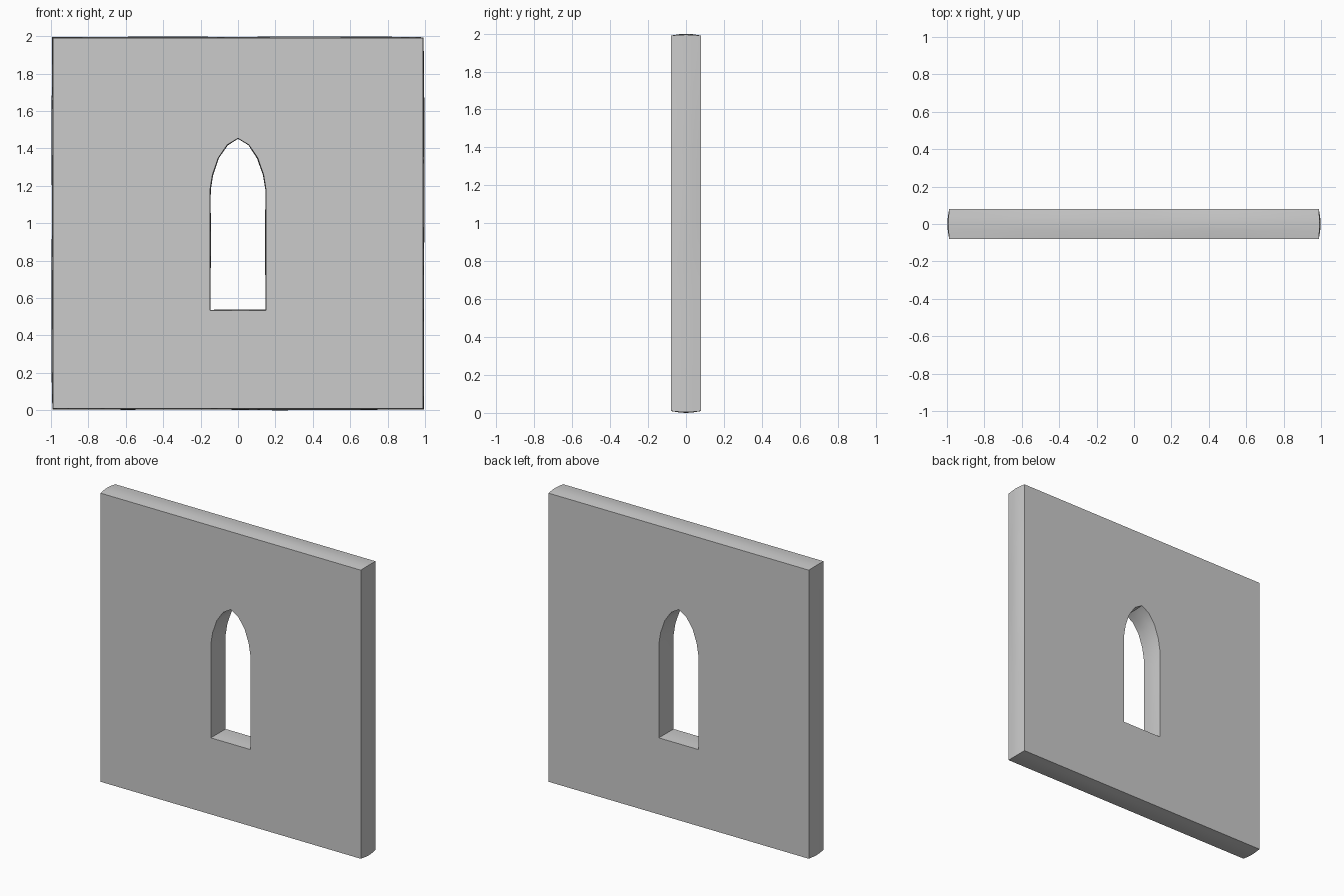
import bpy, bmesh, math, random
from mathutils import Vector

if "Cube" in bpy.data.objects:
    bpy.data.objects.remove(bpy.data.objects["Cube"])

random.seed(4)
# depth layers: (y, how far the worn rim bulges past the face edge)
LAYERS = [(-0.08, 0.0), (-0.035, 0.008), (0.0, 0.01), (0.035, 0.008), (0.08, 0.0)]


def square_outline(lo_x, hi_x, lo_z, hi_z, n=10):
    corners = [(lo_x, lo_z), (hi_x, lo_z), (hi_x, hi_z), (lo_x, hi_z)]
    pts = []
    for i, a in enumerate(corners):
        b = corners[(i + 1) % 4]
        pts += [Vector(a).lerp(Vector(b), k / n) for k in range(n)]
    return pts


def loft(bm, outline, bulge_sign):
    """Stack the outline through the depth layers, return first and last loops."""
    n = len(outline)
    normals = []
    for i in range(n):
        t = outline[(i + 1) % n] - outline[i - 1]
        normals.append(Vector((t.y, -t.x)).normalized() * bulge_sign)
    rings = []
    wear = [random.uniform(-0.005, 0.0) for _ in range(n)]
    for y, bulge in LAYERS:
        ring = []
        for p, nrm, w in zip(outline, normals, wear):
            q = p + nrm * (bulge + (w if bulge else 0.0))
            ring.append(bm.verts.new((q.x, y, q.y)))
        rings.append(ring)
    for a, b in zip(rings, rings[1:]):
        for i in range(n):
            j = (i + 1) % n
            bm.faces.new((a[i], a[j], b[j], b[i]))
    return rings[0], rings[-1]


# wall rim and pointed window opening
bm = bmesh.new()
outer = loft(bm, square_outline(-0.988, 0.988, 0.01, 1.99), 1)
half = [(0.15, 0.535), (0.15, 0.7), (0.15, 0.9), (0.15, 1.08), (0.15, 1.18),
        (0.137, 1.26), (0.106, 1.35), (0.058, 1.42)]
window = [Vector(p) for p in half] + [Vector((0, 1.455))]
window += [Vector((-x, z)) for x, z in reversed(half)] + [Vector((0, 0.535))]
inner = loft(bm, window, -0.6)

# front and back faces, filled around the window
for out_ring, in_ring in zip(outer, inner):
    edges = []
    for ring in (out_ring, in_ring):
        edges += [bm.edges.get((ring[i - 1], ring[i])) for i in range(len(ring))]
    bmesh.ops.triangle_fill(bm, edges=edges, use_beauty=True)
bmesh.ops.recalc_face_normals(bm, faces=bm.faces)

# settle on the ground
low = min(v.co.z for v in bm.verts)
for v in bm.verts:
    v.co.z -= low

mesh = bpy.data.meshes.new("wall_with_window")
bm.to_mesh(mesh)
bm.free()
wall = bpy.data.objects.new("wall_with_window", mesh)
bpy.context.collection.objects.link(wall)
bpy.context.view_layer.objects.active = wall
wall.select_set(True)
bpy.ops.object.shade_smooth_by_angle(angle=math.radians(35))
